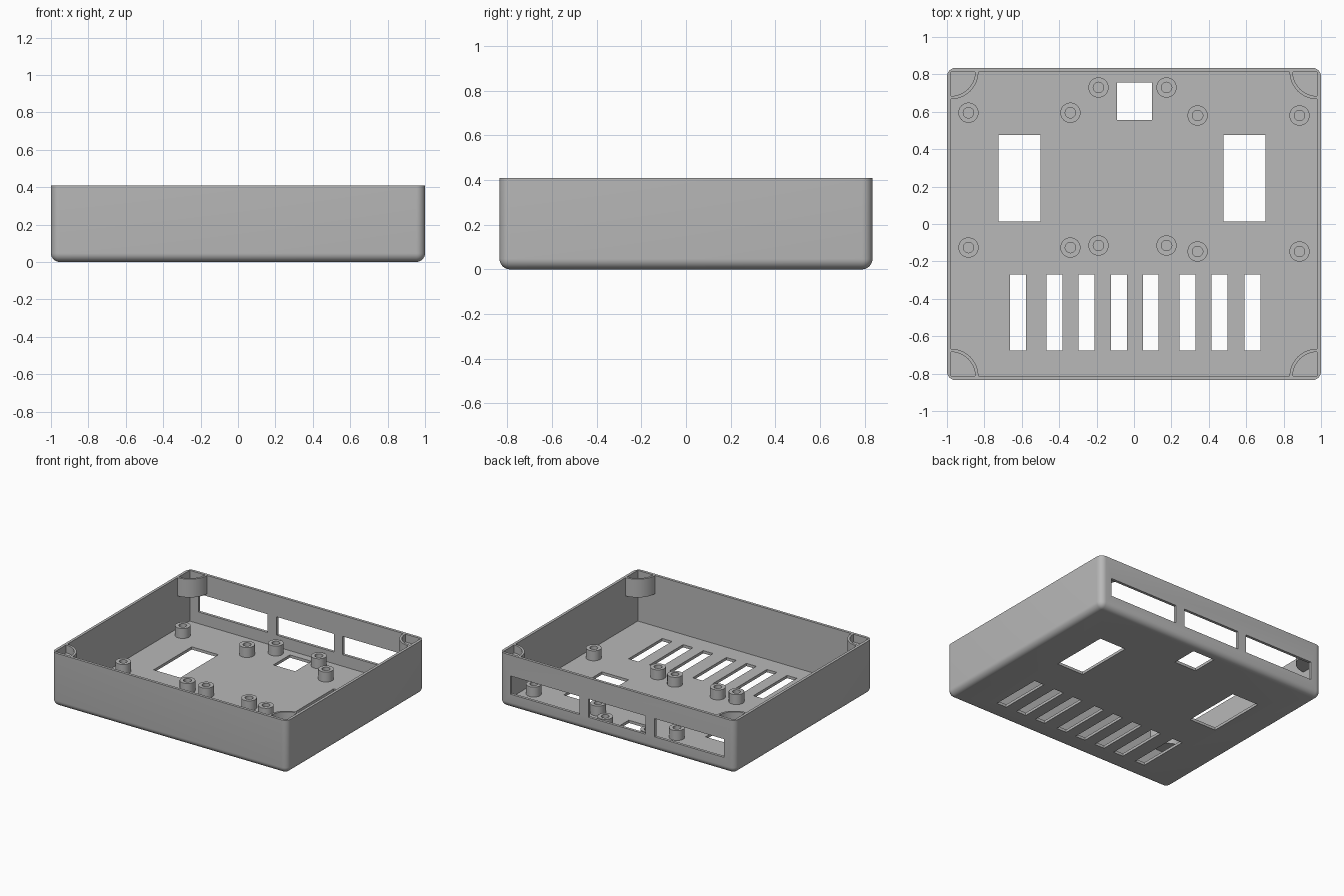
import bpy, bmesh, math
from mathutils import Matrix, Vector

cube = bpy.data.objects.get("Cube")
if cube:
    bpy.data.objects.remove(cube, do_unlink=True)

HX, HY, H = 1.0, 0.835, 0.41      # outer half sizes and height
WALL, ROUND = 0.021, 0.047
IX, IY = HX - WALL, HY - WALL

grey = bpy.data.materials.new("plain_grey")
grey.use_nodes = True
grey.diffuse_color = (0.48, 0.48, 0.48, 1)
grey.node_tree.nodes["Principled BSDF"].inputs["Base Color"].default_value = grey.diffuse_color


def make_object(name, bm):
    bmesh.ops.recalc_face_normals(bm, faces=bm.faces)
    mesh = bpy.data.meshes.new(name)
    bm.to_mesh(mesh)
    bm.free()
    mesh.materials.append(grey)
    obj = bpy.data.objects.new(name, mesh)
    bpy.context.collection.objects.link(obj)
    return obj


def add_box(bm, x0, x1, y0, y1, z0, z1):
    lo, hi = Vector((x0, y0, z0)), Vector((x1, y1, z1))
    matrix = Matrix.Translation((lo + hi) / 2) @ Matrix.Diagonal((*(hi - lo), 1))
    bmesh.ops.create_cube(bm, size=1, matrix=matrix)


def cut(target, bm):
    cutter = make_object("cutter", bm)
    cutter.hide_render = True
    mod = target.modifiers.new("cut", 'BOOLEAN')
    mod.operation, mod.solver, mod.object = 'DIFFERENCE', 'EXACT', cutter
    graph = bpy.context.evaluated_depsgraph_get()
    mesh = bpy.data.meshes.new_from_object(target.evaluated_get(graph))
    target.modifiers.clear()
    target.data = mesh
    bpy.data.objects.remove(cutter, do_unlink=True)


def smooth(obj):
    bpy.ops.object.select_all(action='DESELECT')
    obj.select_set(True)
    bpy.context.view_layer.objects.active = obj
    bpy.ops.object.shade_smooth_by_angle(angle=math.radians(35))


# Tray with rounded bottom and upright edges
bm = bmesh.new()
add_box(bm, -HX, HX, -HY, HY, 0, H)
edges = [e for e in bm.edges if any(v.co.z < H / 2 for v in e.verts)]
bmesh.ops.bevel(bm, geom=edges, offset=ROUND, segments=8, profile=0.5, affect='EDGES')
tray = make_object("tray", bm)

bm = bmesh.new()
add_box(bm, -IX, IX, -IY, IY, WALL, H + 0.2)
cut(tray, bm)

# Openings in the floor and back wall
bm = bmesh.new()
for x in (-0.62, -0.425, -0.254, -0.08, 0.09, 0.286, 0.457, 0.634):
    add_box(bm, x - 0.042, x + 0.042, -0.677, -0.27, -0.1, 0.08)
for x in (-0.612, 0.591):
    add_box(bm, x - 0.113, x + 0.113, 0.013, 0.475, -0.1, 0.08)
add_box(bm, -0.09, 0.095, 0.557, 0.757, -0.1, 0.08)
for x0, x1 in ((-0.905, -0.318), (-0.243, 0.243), (0.318, 0.905)):
    add_box(bm, x0, x1, IY - 0.05, HY + 0.1, 0.11, 0.25)
cut(tray, bm)
smooth(tray)

# Hollow standoffs on the floor
SPOTS = ((-0.885, 0.595), (-0.34, 0.595), (-0.885, -0.126), (-0.34, -0.126),
         (-0.19, 0.73), (0.174, 0.73), (-0.19, -0.115), (0.174, -0.115),
         (0.34, 0.58), (0.885, 0.58), (0.34, -0.147), (0.885, -0.147))
for i, (x, y) in enumerate(SPOTS):
    bm = bmesh.new()
    profile = [(0.054, WALL), (0.054, 0.097), (0.028, 0.097), (0.028, WALL)]
    verts = [bm.verts.new((r, 0, z)) for r, z in profile]
    ring = [bm.edges.new(pair) for pair in zip(verts, verts[1:] + verts[:1])]
    bmesh.ops.spin(bm, geom=verts + ring, axis=(0, 0, 1), cent=(0, 0, 0),
                   angle=math.tau, steps=32, use_merge=True)
    bmesh.ops.remove_doubles(bm, verts=bm.verts, dist=0.0001)
    bmesh.ops.translate(bm, verts=bm.verts, vec=(x, y, 0))
    smooth(make_object(f"standoff_{i + 1}", bm))


# Quarter-round corner pockets under the rim
def arc(radius, steps=16):
    angles = [math.pi / 2 * k / steps for k in range(steps + 1)]
    return [(radius * math.cos(a), radius * math.sin(a)) for a in angles]


def add_prism(bm, outline, z0, z1):
    face = bm.faces.new([bm.verts.new((x, y, z0)) for x, y in outline])
    new = bmesh.ops.extrude_face_region(bm, geom=[face])["geom"]
    moved = [v for v in new if isinstance(v, bmesh.types.BMVert)]
    bmesh.ops.translate(bm, verts=moved, vec=(0, 0, z1 - z0))


for sx, side in ((-1, "right"), (1, "left")):
    for sy, end in ((-1, "front"), (1, "back")):
        bm = bmesh.new()
        add_prism(bm, arc(0.147) + arc(0.130)[::-1], 0.27, H)
        add_prism(bm, arc(0.130) + [(0, 0)], 0.27, 0.35)
        for v in bm.verts:
            v.co.x = sx * (IX - v.co.x)
            v.co.y = sy * (IY - v.co.y)
        smooth(make_object(f"{end}_{side}_corner_pocket", bm))
